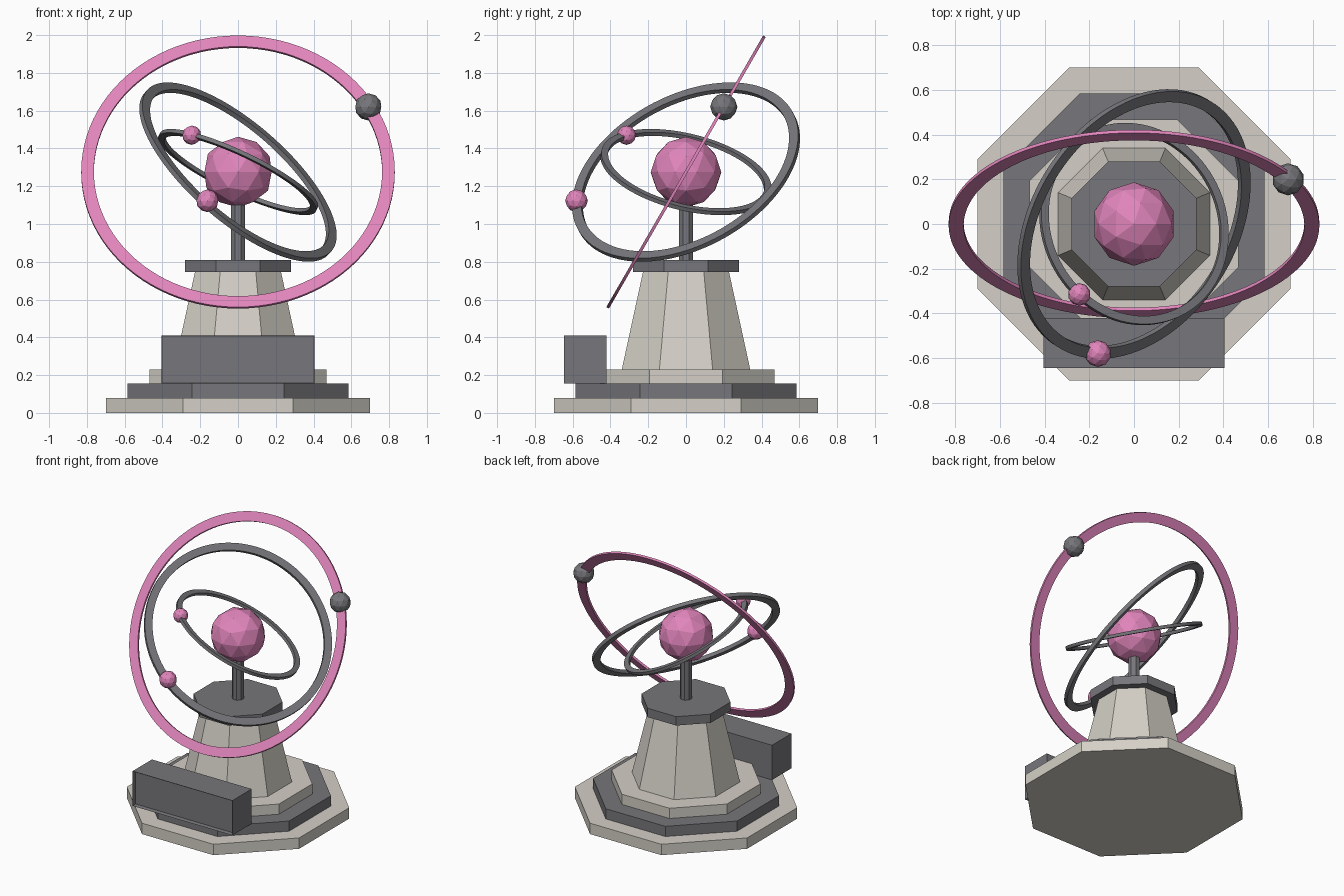
import bpy, bmesh, math
from mathutils import Vector, Matrix

if "Cube" in bpy.data.objects:
    bpy.data.objects.remove(bpy.data.objects["Cube"])


def material(name, rgb):
    m = bpy.data.materials.new(name)
    m.diffuse_color = (*rgb, 1)
    m.use_nodes = True
    m.node_tree.nodes["Principled BSDF"].inputs["Base Color"].default_value = m.diffuse_color
    return m


STONE = material("pale stone", (0.66, 0.63, 0.57))
GREY = material("slate grey", (0.184, 0.181, 0.197))
PINK = material("pink", (0.75, 0.235, 0.50))
CENTRE = Vector((0, 0, 1.275))


def finish(name, bm, mat):
    bmesh.ops.recalc_face_normals(bm, faces=bm.faces)
    mesh = bpy.data.meshes.new(name)
    bm.to_mesh(mesh)
    bm.free()
    mesh.materials.append(mat)
    ob = bpy.data.objects.new(name, mesh)
    bpy.context.collection.objects.link(ob)
    return ob


def octagon(name, low, high, z0, z1, mat):
    """Eight-sided block; low and high are distances from axis to flat side."""
    bm = bmesh.new()
    k = 1 / math.cos(math.pi / 8)
    spin = Matrix.Translation((0, 0, (z0 + z1) / 2)) @ Matrix.Rotation(math.pi / 8, 4, 'Z')
    bmesh.ops.create_cone(bm, cap_ends=True, segments=8, radius1=low * k,
                          radius2=high * k, depth=z1 - z0, matrix=spin)
    return finish(name, bm, mat)


def ball(name, centre, radius, mat):
    bm = bmesh.new()
    bmesh.ops.create_icosphere(bm, subdivisions=2, radius=radius,
                               matrix=Matrix.Translation(centre))
    return finish(name, bm, mat)


def ring(name, outer, inner, thick, normal, mat, n=96):
    """Flat band with a rectangular section, turned to face the normal."""
    bm = bmesh.new()
    h = thick / 2
    section = ((inner, -h), (outer, -h), (outer, h), (inner, h))
    loops = []
    for i in range(n):
        a = math.tau * i / n
        loops.append([bm.verts.new((r * math.cos(a), r * math.sin(a), z)) for r, z in section])
    for i in range(n):
        a, b = loops[i], loops[(i + 1) % n]
        for j in range(4):
            k = (j + 1) % 4
            bm.faces.new((a[j], b[j], b[k], a[k]))
    turn = Vector((0, 0, 1)).rotation_difference(Vector(normal)).to_matrix().to_4x4()
    bm.transform(Matrix.Translation(CENTRE) @ turn)
    ob = finish(name, bm, mat)
    bpy.ops.object.select_all(action='DESELECT')
    ob.select_set(True)
    bpy.context.view_layer.objects.active = ob
    bpy.ops.object.shade_smooth_by_angle(angle=math.radians(30))
    return ob


# Stepped base, tapered pedestal, cap and post
octagon("lower_step", 0.70, 0.70, 0.0, 0.08, STONE)
octagon("middle_step", 0.585, 0.585, 0.08, 0.155, GREY)
octagon("upper_step", 0.468, 0.468, 0.155, 0.23, STONE)
octagon("pedestal", 0.34, 0.228, 0.23, 0.745, STONE)
octagon("pedestal_cap", 0.28, 0.28, 0.745, 0.81, GREY)
octagon("post", 0.037, 0.037, 0.81, 1.12, GREY)

# Front plaque block with a thin-rimmed shallow recess
bm = bmesh.new()
bmesh.ops.create_cube(bm, size=1, matrix=Matrix.Translation((0, -0.5325, 0.2825))
                      @ Matrix.Diagonal((0.81, 0.225, 0.255, 1)))
bm.normal_update()
front = [f for f in bm.faces if f.normal.y < -0.9]
bmesh.ops.inset_region(bm, faces=front, thickness=0.005)
bmesh.ops.translate(bm, verts=front[0].verts, vec=(0, 0.03, 0))
finish("plaque_block", bm, GREY)

# Core sphere and three tilted orbit rings
ball("core_sphere", CENTRE, 0.187, PINK)
ring("outer_ring", 0.83, 0.763, 0.016, (0, -math.sin(math.pi / 3), 0.5), PINK)
ring("middle_ring", 0.648, 0.596, 0.026, (0.608, -0.383, 0.696), GREY)
ring("inner_ring", 0.462, 0.425, 0.022, (0.418, 0.22, 0.88), GREY)

# Small balls riding on the rings
ball("outer_ring_ball", (0.69, 0.20, 1.62), 0.072, GREY)
ball("middle_ring_ball", (-0.162, -0.58, 1.123), 0.06, PINK)
ball("inner_ring_ball", (-0.245, -0.315, 1.47), 0.051, PINK)
